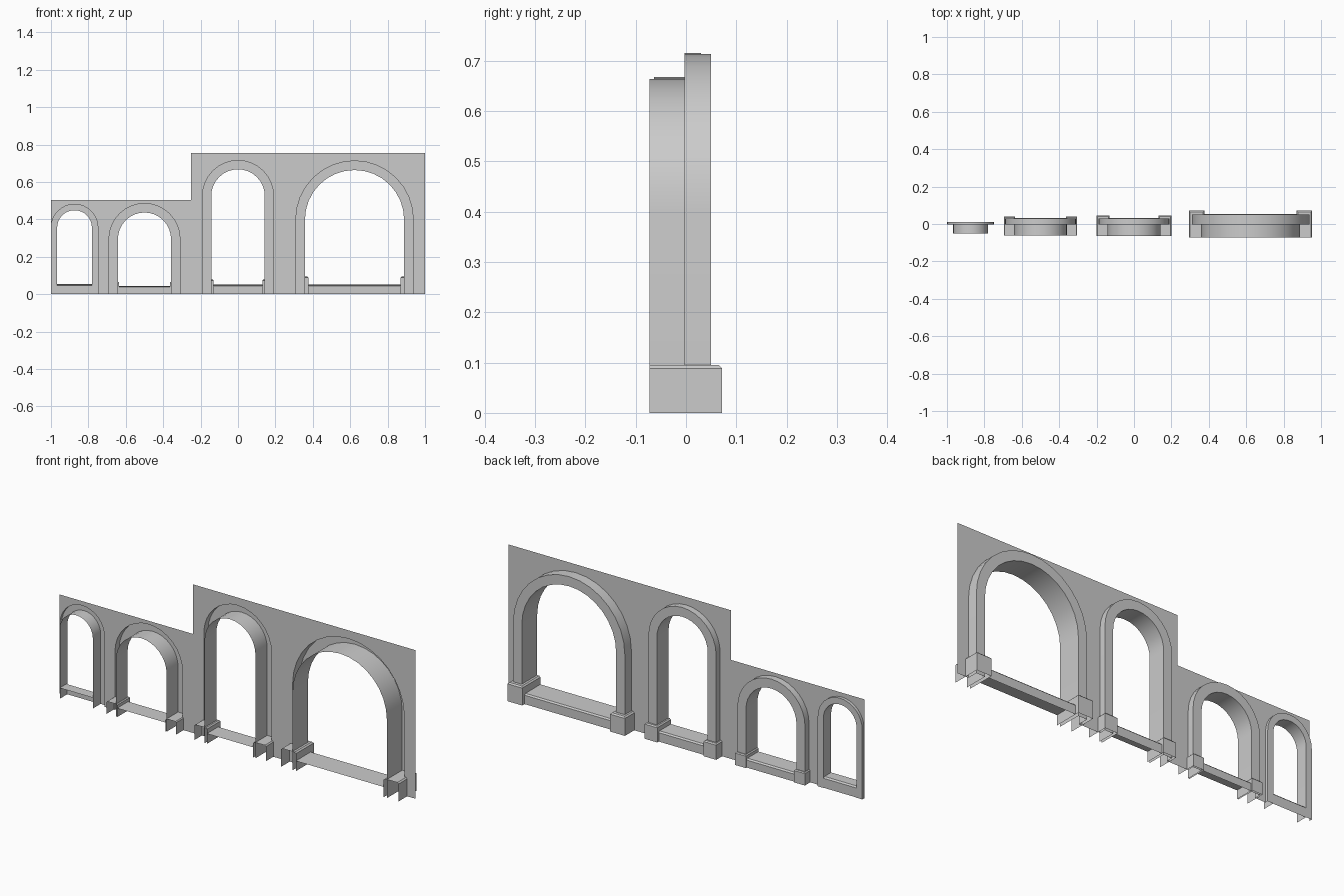
import bpy
import math

if "Cube" in bpy.data.objects:
    bpy.data.objects.remove(bpy.data.objects["Cube"])

WALL_Y = -0.003
SEGMENTS = 16

stone = bpy.data.materials.new("light_grey_stone")
stone.diffuse_color = (0.6, 0.6, 0.6, 1.0)
stone.use_nodes = True
stone.node_tree.nodes["Principled BSDF"].inputs["Base Color"].default_value = stone.diffuse_color


def make_object(name, verts, faces):
    mesh = bpy.data.meshes.new(name)
    mesh.from_pydata(verts, [], faces)
    mesh.update()
    mesh.materials.append(stone)
    obj = bpy.data.objects.new(name, mesh)
    bpy.context.collection.objects.link(obj)
    bpy.ops.object.select_all(action='DESELECT')
    obj.select_set(True)
    bpy.context.view_layer.objects.active = obj
    bpy.ops.object.shade_smooth_by_angle(angle=math.radians(25))
    return obj


def grid(rows):
    """Open sheet through rows of points."""
    n = len(rows[0])
    verts = [p for row in rows for p in row]
    faces = [(k * n + j, (k + 1) * n + j, (k + 1) * n + j + 1, k * n + j + 1)
             for k in range(len(rows) - 1) for j in range(n - 1)]
    return verts, faces


def arch_line(cx, half, spring):
    """Left foot, half circle, right foot as (x, z)."""
    arc = [(cx - half * math.cos(math.pi * i / SEGMENTS),
            spring + half * math.sin(math.pi * i / SEGMENTS))
           for i in range(SEGMENTS + 1)]
    return [(cx - half, 0)] + arc + [(cx + half, 0)]


def arch_trim(name, cx, inner, outer, spring, front, back):
    """Raised band around the opening with the lining running through it."""
    rows = []
    for (xo, zo), (xi, zi) in zip(arch_line(cx, outer, spring),
                                  arch_line(cx, inner, spring)):
        rows.append([(xo, WALL_Y, zo), (xo, back, zo),
                     (xi, back, zi), (xi, front, zi)])
    make_object(name, *grid(rows))


def plinth(name, x0, x1, front, back, height, c):
    """Block shell with a chamfered top, open at the front and below."""
    rows = [[(x0 + d, front, z), (x0 + d, back - d, z),
             (x1 - d, back - d, z), (x1 - d, front, z)]
            for z, d in ((0, 0), (height - c, 0), (height, c))]
    verts, faces = grid(rows)
    faces.append((11, 10, 9, 8))
    make_object(name, verts, faces)


def sill(name, x0, x1, front, back, height, c=0.007):
    """Threshold with a chamfered back edge."""
    profile = [(front, height), (back - c, height), (back, height - c), (back, 0)]
    make_object(name, *grid([[(x1, y, z), (x0, y, z)] for y, z in profile]))


# Each opening: centre, inner half, outer half, spring, lining front, trim back,
# sill height, plinth (inner half, outer half, back, height) or None
openings = {
    "narrow_low": (-0.874, 0.093, 0.125, 0.356, -0.050, 0.012, 0.055, None),
    "wide_low": (-0.500, 0.142, 0.190, 0.295, -0.062, 0.030, 0.045,
                 (0.136, 0.196, 0.040, 0.065)),
    "narrow_tall": (0.0, 0.143, 0.190, 0.525, -0.064, 0.030, 0.052,
                    (0.130, 0.201, 0.045, 0.080)),
    "wide_tall": (0.623, 0.265, 0.314, 0.399, -0.073, 0.050, 0.052,
                  (0.247, 0.330, 0.072, 0.095)),
}

# Stepped flat wall, notched by the arches
outline = [(-1, 0)]
for cx, inner, outer, spring, *rest in openings.values():
    outline += arch_line(cx, outer, spring)
outline += [(1, 0), (1, 0.755), (-0.25, 0.755), (-0.25, 0.503), (-1, 0.503)]
make_object("wall", [(x, WALL_Y, z) for x, z in outline],
            [tuple(reversed(range(len(outline))))])

# Trim, sill and plinths of every opening
for label, (cx, inner, outer, spring, front, back, sill_z, base) in openings.items():
    arch_trim(label + "_arch_trim", cx, inner, outer, spring, front, back)
    half = base[0] if base else inner
    sill_back = back + 0.003 if base else back - 0.002
    sill(label + "_sill", cx - half, cx + half, front, sill_back, sill_z)
    if base:
        p_in, p_out, p_back, p_height = base
        c = 0.07 * p_height
        plinth(label + "_left_plinth", cx - p_out, cx - p_in, front, p_back, p_height, c)
        plinth(label + "_right_plinth", cx + p_in, cx + p_out, front, p_back, p_height, c)
